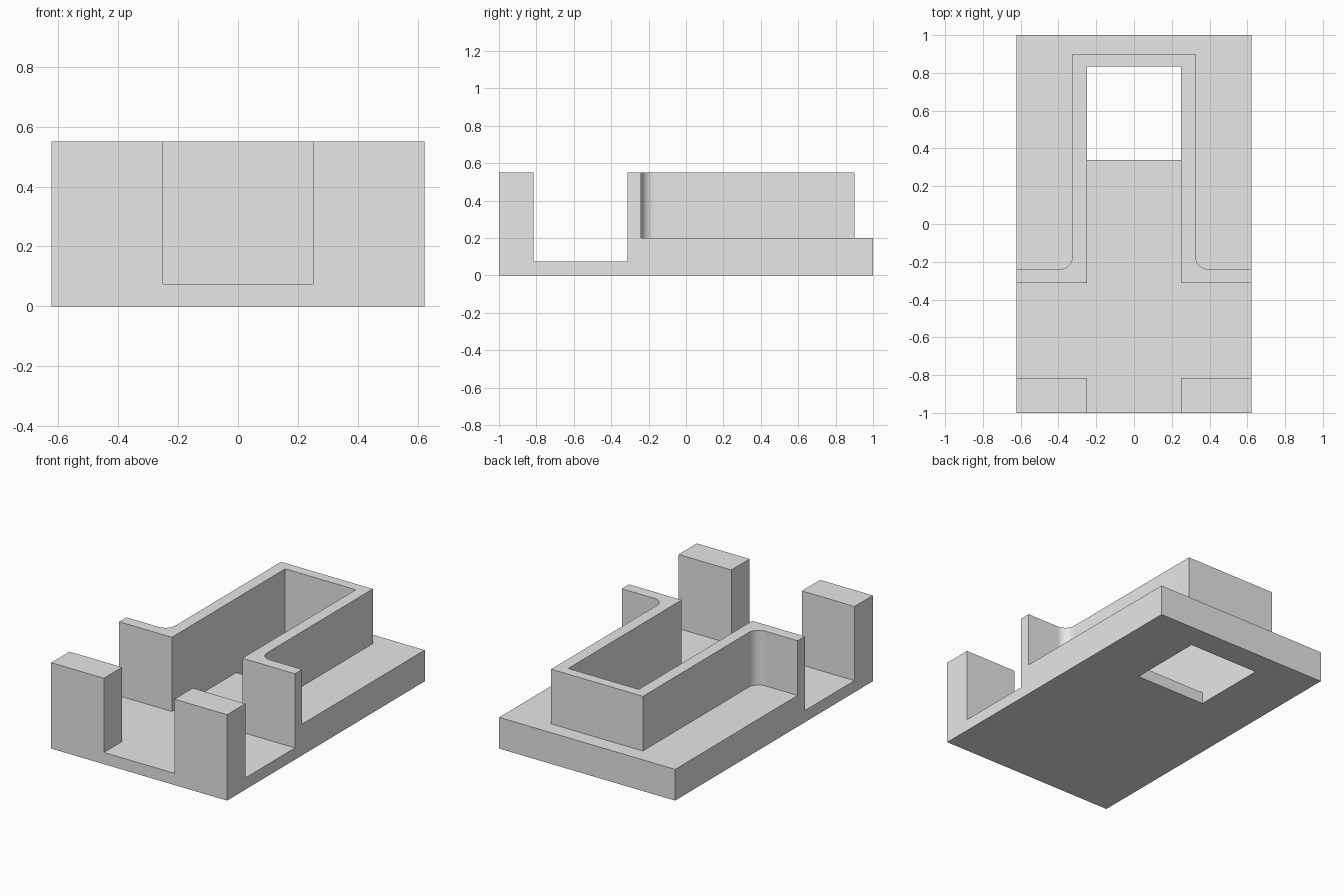
import bpy, bmesh
from math import cos, sin, pi
from mathutils import Vector

cube = bpy.data.objects.get("Cube")
if cube:
    bpy.data.objects.remove(cube, do_unlink=True)

grey = bpy.data.materials.new("plain grey")
grey.use_nodes = True
colour = (0.8, 0.8, 0.8, 1)
grey.diffuse_color = colour
grey.node_tree.nodes["Principled BSDF"].inputs["Base Color"].default_value = colour

# Main dimensions
HALF_W, HALF_L, HEIGHT = 0.623, 1.0, 0.55
SLOT, FLOOR, SHELF = 0.25, 0.075, 0.2
WALL_X, WALL_BACK, WALL_FRONT, FILLET = 0.325, 0.9, -0.24, 0.07
GATE_FRONT, GATE_BACK = -0.815, -0.313
HOLE_FRONT, HOLE_BACK = 0.34, 0.835
OVER = 0.1


def prism(name, points, offset):
    """Extrude a closed outline of 3D points along an offset."""
    bm = bmesh.new()
    face = bm.faces.new([bm.verts.new(p) for p in points])
    new = bmesh.ops.extrude_face_region(bm, geom=[face])["geom"]
    bmesh.ops.translate(bm, vec=Vector(offset),
                        verts=[v for v in new if isinstance(v, bmesh.types.BMVert)])
    bmesh.ops.recalc_face_normals(bm, faces=bm.faces)
    mesh = bpy.data.meshes.new(name)
    bm.to_mesh(mesh)
    bm.free()
    mesh.materials.append(grey)
    obj = bpy.data.objects.new(name, mesh)
    bpy.context.collection.objects.link(obj)
    return obj


# Side profile of the body: front posts, cross channel, full-height rear block
side = [(-HALF_L, 0), (HALF_L, 0), (HALF_L, HEIGHT), (GATE_BACK, HEIGHT),
        (GATE_BACK, FLOOR), (GATE_FRONT, FLOOR), (GATE_FRONT, HEIGHT), (-HALF_L, HEIGHT)]
body = prism("slotted_block", [(-HALF_W, y, z) for y, z in side], (2 * HALF_W, 0, 0))

# Lengthwise slot, dropping through the floor at the rear
top = HEIGHT + OVER
slot = [(-HALF_L - OVER, FLOOR), (HOLE_FRONT, FLOOR), (HOLE_FRONT, -OVER),
        (HOLE_BACK, -OVER), (HOLE_BACK, top), (-HALF_L - OVER, top)]
slot_cutter = prism("slot_cutter", [(-SLOT, y, z) for y, z in slot], (2 * SLOT, 0, 0))

# Shelf around the rear walls, with rounded inner corners
steps = 12
right_half = [(HALF_W + OVER, HALF_L + OVER), (HALF_W + OVER, WALL_FRONT)]
for i in range(steps + 1):
    a = 1.5 * pi - i * pi / 2 / steps
    right_half.append((WALL_X + FILLET + FILLET * cos(a),
                       WALL_FRONT + FILLET + FILLET * sin(a)))
right_half.append((WALL_X, WALL_BACK))
outline = right_half + [(-x, y) for x, y in reversed(right_half)]
shelf_cutter = prism("shelf_cutter", [(x, y, SHELF) for x, y in outline],
                     (0, 0, top - SHELF))

# Cut the block
cutters = [slot_cutter, shelf_cutter]
for cutter in cutters:
    cutter.hide_render = True
    mod = body.modifiers.new(cutter.name, 'BOOLEAN')
    mod.operation = 'DIFFERENCE'
    mod.solver = 'EXACT'
    mod.object = cutter

bpy.ops.object.select_all(action='DESELECT')
body.select_set(True)
bpy.context.view_layer.objects.active = body
for cutter in cutters:
    bpy.ops.object.modifier_apply(modifier=cutter.name)
    bpy.data.objects.remove(cutter, do_unlink=True)

# Smooth only the rounded corners
bpy.ops.object.shade_smooth_by_angle(angle=pi / 6)
